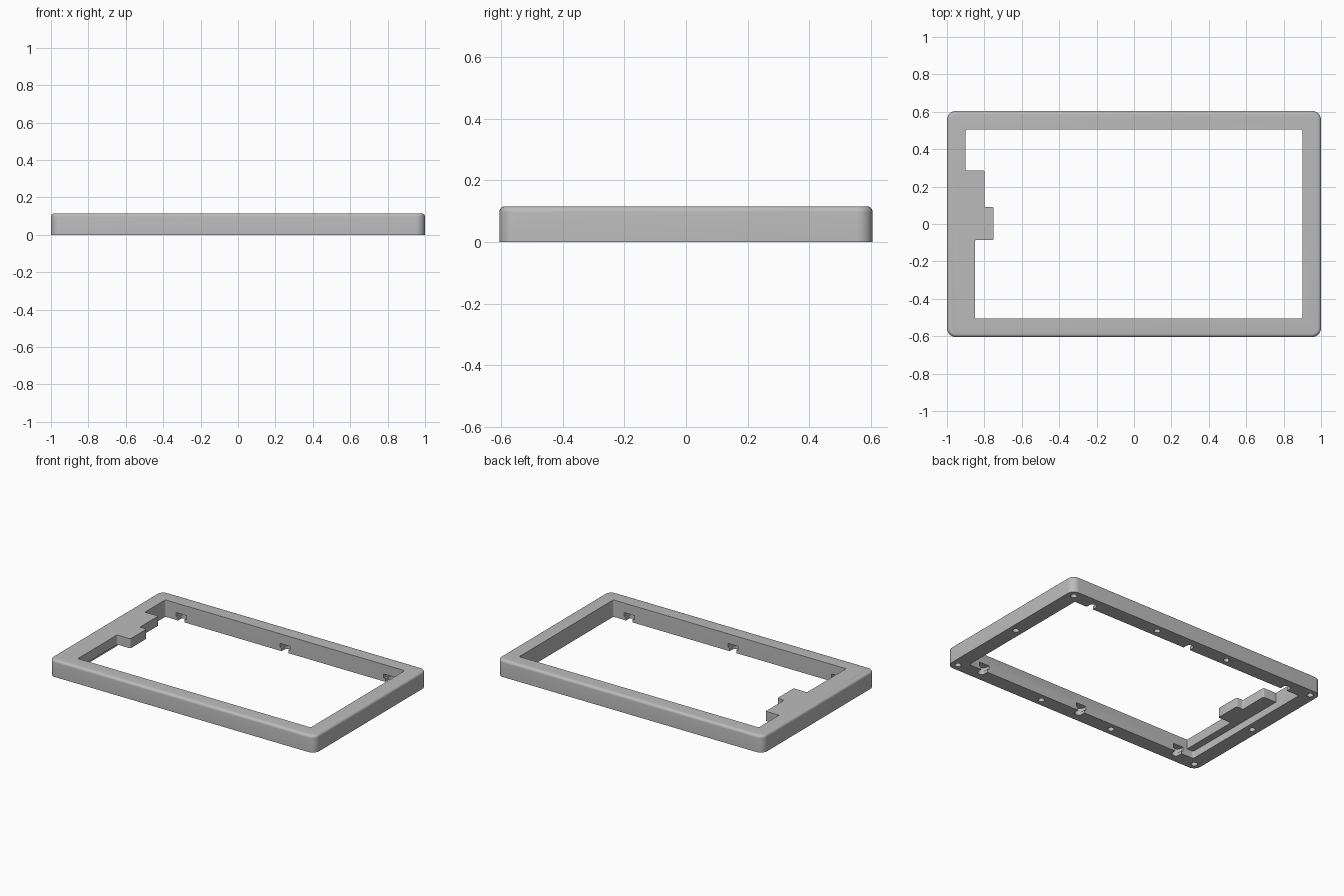
import bpy, bmesh, math
from mathutils import Vector

if "Cube" in bpy.data.objects:
    bpy.data.objects.remove(bpy.data.objects["Cube"], do_unlink=True)

HX, HY, H = 1.0, 0.605, 0.115      # outer half sizes and height
RIM = 0.1                          # rim width
SHELF_Z = 0.05                     # underside of the stepped shelf

grey = bpy.data.materials.new("plain grey")
grey.use_nodes = True
grey.diffuse_color = (0.5, 0.5, 0.5, 1)
grey.node_tree.nodes["Principled BSDF"].inputs["Base Color"].default_value = (0.5, 0.5, 0.5, 1)


def rounded(points, r, seg=4):
    """Round the right-angled corners of a polygon."""
    pts = [Vector(p) for p in points]
    out = []
    for i, p in enumerate(pts):
        u = (pts[i - 1] - p).normalized()
        v = (pts[(i + 1) % len(pts)] - p).normalized()
        c = p + r * (u + v)
        for k in range(seg + 1):
            t = math.pi / 2 * k / seg
            out.append(c - r * (math.cos(t) * v + math.sin(t) * u))
    return out


def rect(x0, x1, y0, y1):
    return [(x0, y0), (x1, y0), (x1, y1), (x0, y1)]


def circle(x, y, r, n=20):
    return [(x + r * math.cos(2 * math.pi * k / n), y + r * math.sin(2 * math.pi * k / n)) for k in range(n)]


def loft(name, layers):
    """Closed solid through a stack of (outline, z) layers."""
    bm = bmesh.new()
    rings = [[bm.verts.new((p[0], p[1], z)) for p in outline] for outline, z in layers]
    n = len(rings[0])
    bm.faces.new(rings[0])
    bm.faces.new(rings[-1])
    for a, b in zip(rings, rings[1:]):
        for i in range(n):
            j = (i + 1) % n
            bm.faces.new((a[i], a[j], b[j], b[i]))
    bmesh.ops.recalc_face_normals(bm, faces=bm.faces)
    mesh = bpy.data.meshes.new(name)
    bm.to_mesh(mesh)
    bm.free()
    mesh.materials.append(grey)
    ob = bpy.data.objects.new(name, mesh)
    bpy.context.collection.objects.link(ob)
    return ob


def combine(target, tool, operation):
    """Apply a boolean and drop the tool."""
    mod = target.modifiers.new("bool", 'BOOLEAN')
    mod.operation, mod.solver, mod.object = operation, 'EXACT', tool
    bpy.context.view_layer.objects.active = target
    bpy.ops.object.modifier_apply(modifier=mod.name)
    bpy.data.objects.remove(tool, do_unlink=True)


def cut(target, outline, z0, z1):
    combine(target, loft("cutter", [(outline, z0), (outline, z1)]), 'DIFFERENCE')


# Outer body with rounded corners and a rounded top edge
corner, fillet = 0.05, 0.018


def outer(inset):
    x, y = HX - inset, HY - inset
    return rounded(rect(-x, x, -y, y), corner - inset, 8)


layers = [(outer(0), 0)]
for k in range(6):
    a = math.pi / 2 * k / 5
    layers.append((outer(fillet * (1 - math.cos(a))), H - fillet * (1 - math.sin(a))))
frame = loft("frame", layers)

# Window opening
ix, iy = HX - RIM, HY - RIM
cut(frame, rounded(rect(-ix, ix, -iy, iy), 0.01), -0.1, 0.3)

# Stepped shelf on the inner right side, raised above the base
steps = [(-0.95, 0.287), (-0.80, 0.287), (-0.80, 0.09), (-0.75, 0.09),
         (-0.75, -0.085), (-0.85, -0.085), (-0.85, -0.54), (-0.95, -0.54)]
shelf = rounded(steps, 0.008)
combine(frame, loft("shelf", [(shelf, SHELF_Z), (shelf, H)]), 'UNION')

# Blind screw holes around the underside
mx, my = HX - RIM / 2, HY - RIM / 2
holes = [(sx * mx, y) for sx in (-1, 1) for y in (-my, 0, my)]
holes += [(sx * 0.28, sy * my) for sx in (-1, 1) for sy in (-1, 1)]
for x, y in holes:
    cut(frame, circle(x, y, 0.02), -0.05, 0.08)

# Stepped slots in the long inner walls, open at the bottom
for x in (-0.78, 0, 0.78):
    for s in (-1, 1):
        y0, y1 = sorted((s * (iy - 0.06), s * (iy + 0.05)))
        cut(frame, rounded(rect(x - 0.025, x + 0.025, y0, y1), 0.024), -0.05, 0.03)
        cut(frame, rounded(rect(x - 0.038, x + 0.038, y0, y1 ), 0.03), 0.022, 0.05)

# Smooth shading with sharp edges
bpy.ops.object.select_all(action='DESELECT')
frame.select_set(True)
bpy.context.view_layer.objects.active = frame
bpy.ops.object.shade_smooth_by_angle(angle=math.radians(35))
